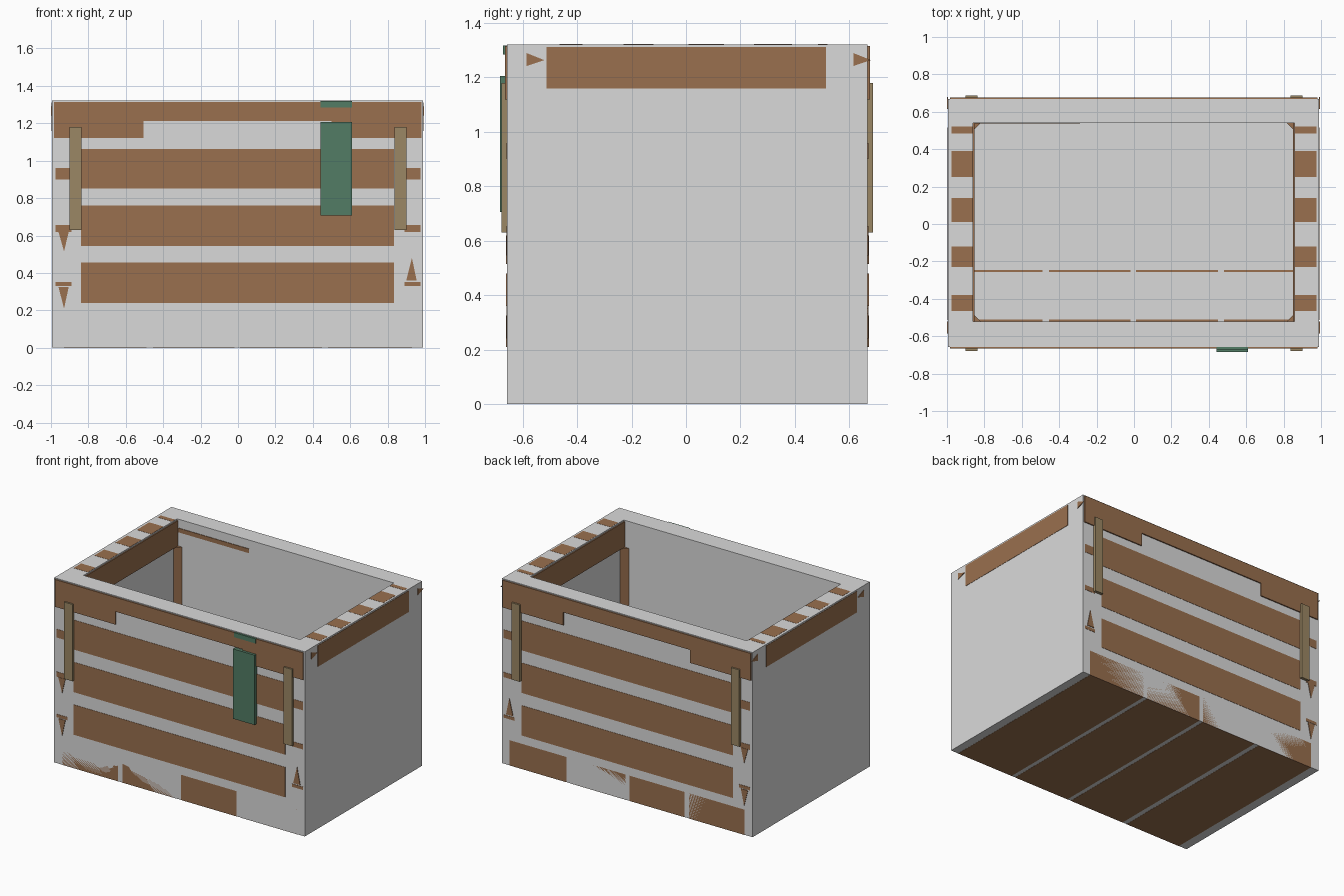
import bpy, bmesh

if "Cube" in bpy.data.objects:
    bpy.data.objects.remove(bpy.data.objects["Cube"])


def material(name, rgb):
    m = bpy.data.materials.new(name)
    m.diffuse_color = (*rgb, 1)
    m.use_nodes = True
    m.node_tree.nodes["Principled BSDF"].inputs["Base Color"].default_value = m.diffuse_color
    return m


GREY = material("pale grey", (0.70, 0.70, 0.70))
WOOD = material("brown wood", (0.32, 0.16, 0.077))
OLIVE = material("olive tan", (0.33, 0.245, 0.128))
GREEN = material("dull green", (0.085, 0.20, 0.128))


def finish(name, bm, mat):
    bmesh.ops.recalc_face_normals(bm, faces=bm.faces)
    me = bpy.data.meshes.new(name)
    bm.to_mesh(me)
    bm.free()
    me.materials.append(mat)
    ob = bpy.data.objects.new(name, me)
    bpy.context.collection.objects.link(ob)
    return ob


def box(name, x, y, z, mat=WOOD):
    bm = bmesh.new()
    bmesh.ops.create_cube(bm, size=1)
    for v in bm.verts:
        v.co = [(r[0] + r[1]) / 2 + c * (r[1] - r[0]) for r, c in zip((x, y, z), v.co)]
    return finish(name, bm, mat)


def prism(name, pts, push, mat=WOOD):
    """Extrude a flat polygon by a vector."""
    bm = bmesh.new()
    f = bm.faces.new([bm.verts.new(p) for p in pts])
    ext = bmesh.ops.extrude_face_region(bm, geom=[f])
    bmesh.ops.translate(bm, vec=push, verts=[g for g in ext["geom"] if isinstance(g, bmesh.types.BMVert)])
    return finish(name, bm, mat)


X0, X1, Y0, Y1, TOP = -0.995, 0.99, -0.658, 0.668, 1.322   # outer shell
IX0, IX1, IY0, IY1, FLOOR = -0.86, 0.857, -0.52, 0.54, 0.19  # cavity

# open grey crate body: rings from base to rim to cavity floor
bm = bmesh.new()
rings = []
for x0, x1, y0, y1, z in ((X0, X1, Y0, Y1, 0), (X0, X1, Y0, Y1, TOP),
                          (IX0, IX1, IY0, IY1, TOP), (IX0, IX1, IY0, IY1, FLOOR)):
    rings.append([bm.verts.new(p) for p in ((x0, y0, z), (x1, y0, z), (x1, y1, z), (x0, y1, z))])
for a, b in zip(rings, rings[1:]):
    for i in range(4):
        j = (i + 1) % 4
        bm.faces.new((a[i], a[j], b[j], b[i]))
bm.faces.new(rings[0])
bm.faces.new(rings[3])
finish("crate_body", bm, GREY)

# long sides: slats, handle boards, straps and corner post ends
for side, face, s in (("front", Y0, -1), ("back", Y1, 1)):
    def span(depth, out):
        return tuple(sorted((face - s * depth, face + s * out)))

    for k, (z0, z1) in enumerate(((0.24, 0.455), (0.545, 0.76), (0.85, 1.062))):
        box(f"{side}_slat_{k + 1}", (-0.84, 0.835), span(0.05, 0.002), (z0, z1))

    # notched top board: full length, dropping lower at both ends
    outline = [(-0.985, 1.12), (-0.505, 1.12), (-0.505, 1.213), (0.5, 1.213),
               (0.5, 1.12), (0.98, 1.12), (0.98, 1.315), (-0.985, 1.315)]
    prism(f"{side}_handle_board", [(x, face - s * 0.05, z) for x, z in outline], (0, s * 0.058, 0))

    for label, m in (("left", -1), ("right", 1)):
        box(f"{side}_{label}_strap", tuple(sorted((m * 0.837, m * 0.902))),
            span(0.01, 0.02), (0.63, 1.18), OLIVE)
        # exposed patches of the corner boards
        for k, (z0, z1) in enumerate(((0.9, 0.96), (0.62, 0.655), (0.33, 0.352))):
            box(f"{side}_{label}_post_patch_{k + 1}", tuple(sorted((m * 0.89, m * 0.975))),
                span(0.03, 0.002), (z0, z1))
    for k, (x, z0, z1) in enumerate(((-0.93, 0.62, 0.515), (-0.93, 0.325, 0.21), (0.93, 0.36, 0.48))):
        prism(f"{side}_splinter_{k + 1}",
              [(x - 0.03, face, z0), (x + 0.025, face, z0), (x, face, z1)], (0, s * 0.004, 0))

# green tag on the front
box("green_tag", (0.44, 0.61), (Y0 - 0.026, Y0), (0.706, 1.206), GREEN)
box("green_tag_top", (0.44, 0.61), (Y0 - 0.014, Y0), (1.285, 1.318), GREEN)

# short sides: handle board outside and inside, splinters, exposed rim patches
for side, outer, inner, s in (("left", X0, IX0, -1), ("right", X1, IX1, 1)):
    box(f"{side}_end_board", tuple(sorted((outer + s * 0.002, outer - s * 0.04))),
        (-0.512, 0.515), (1.16, 1.312))
    box(f"{side}_inner_board", tuple(sorted((inner + s * 0.02, inner - s * 0.008))),
        (IY0, IY1), (1.13, 1.312))
    for k, y in enumerate((-0.586, 0.615)):
        prism(f"{side}_end_splinter_{k + 1}",
              [(outer, y, 1.242), (outer, y, 1.29), (outer, y + 0.065, 1.264)], (s * 0.004, 0, 0))
    for k, (y0, y1) in enumerate(((-0.465, -0.38), (-0.23, -0.12), (0.01, 0.14), (0.25, 0.39), (0.485, 0.52))):
        box(f"{side}_rim_patch_{k + 1}", tuple(sorted((s * 0.862, s * 0.976))),
            (y0, y1), (TOP - 0.03, TOP + 0.001))
    # three-sided corner posts in the cavity
    for label, y, t in (("front", IY0, 1), ("back", IY1, -1)):
        prism(f"{side}_{label}_corner_post",
              [(inner, y, FLOOR), (inner - s * 0.04, y, FLOOR), (inner, y + t * 0.04, FLOOR)],
              (0, 0, 1.13 - FLOOR))

# base boards running front to back, with slivers showing on the cavity floor
for k, (x0, x1) in enumerate(((-0.93, -0.49), (-0.455, -0.02), (0.01, 0.45), (0.48, 0.93))):
    box(f"base_board_{k + 1}", (x0, x1), (Y0, Y1), (-0.001, 0.18))
    cx0, cx1 = max(x0, IX0), min(x1, IX1)
    for n, y in enumerate((-0.515, -0.252)):
        box(f"floor_sliver_{k + 1}_{n + 1}", (cx0, cx1), (y - 0.005, y + 0.005), (0.15, FLOOR + 0.002))

# sliver of the back board showing inside the rim
box("back_inner_sliver", (-0.85, -0.29), (IY1 - 0.004, IY1 + 0.02), (1.23, 1.26))
